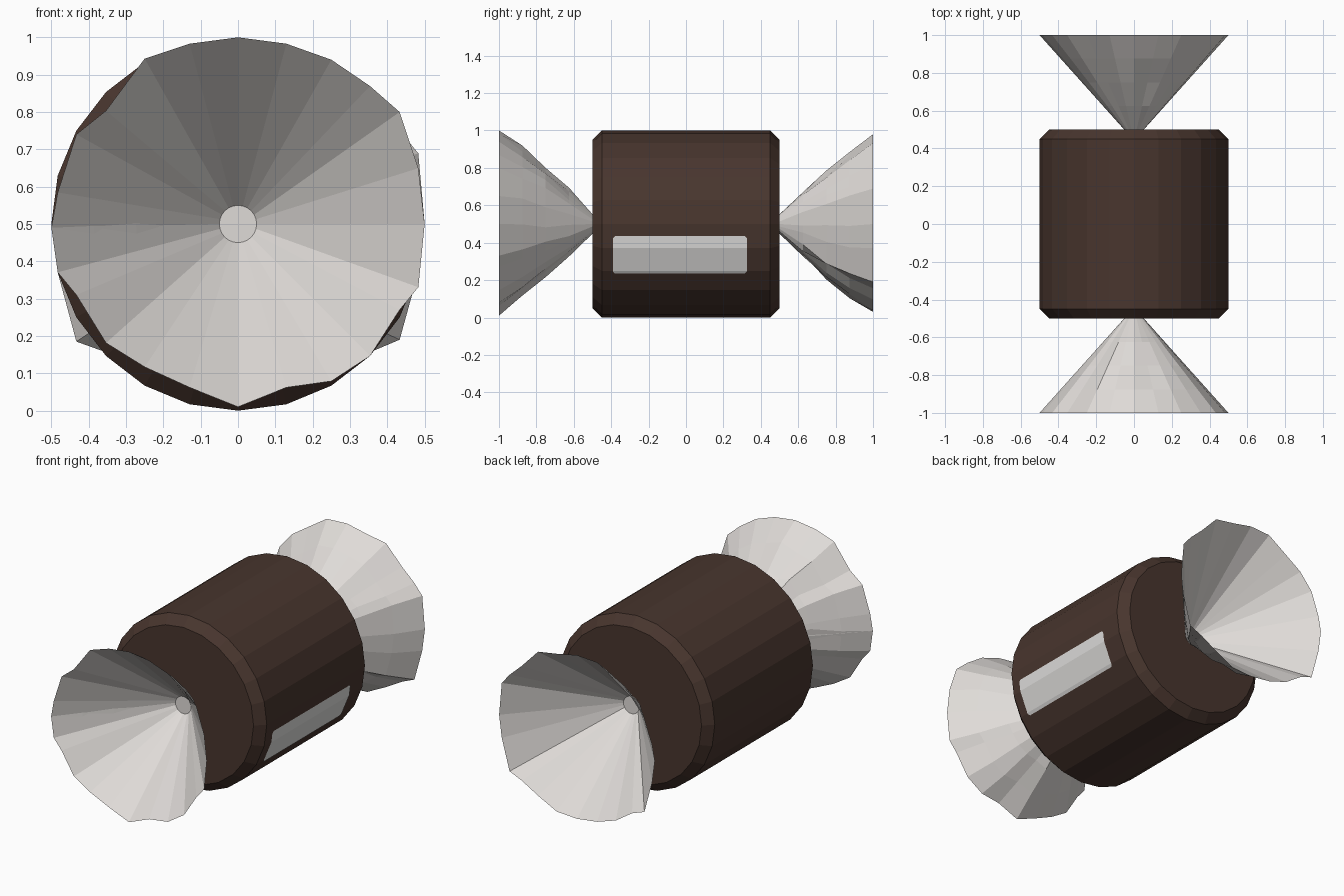
import bpy, bmesh, math, random

if "Cube" in bpy.data.objects:
    bpy.data.objects.remove(bpy.data.objects["Cube"])

random.seed(4)
N = 24
R = 0.5
CZ = 0.5


def material(name, rgb):
    m = bpy.data.materials.new(name)
    m.diffuse_color = (*rgb, 1)
    m.use_nodes = True
    m.node_tree.nodes["Principled BSDF"].inputs["Base Color"].default_value = m.diffuse_color
    return m


brown = material("chocolate brown", (0.065, 0.036, 0.027))
foil = material("pale wrapper", (0.74, 0.71, 0.685))
white = material("label white", (0.74, 0.73, 0.715))


def finish(bm, name, mat):
    me = bpy.data.meshes.new(name)
    bm.to_mesh(me)
    bm.free()
    me.materials.append(mat)
    ob = bpy.data.objects.new(name, me)
    bpy.context.collection.objects.link(ob)
    return ob


def ring(bm, y, r, dz=None):
    out = []
    for k in range(N):
        a = math.tau * k / N
        z = CZ + r * math.sin(a) + (dz[k] if dz else 0)
        out.append(bm.verts.new((r * math.cos(a), y, z)))
    return out


def bridge(bm, a, b):
    for k in range(N):
        j = (k + 1) % N
        bm.faces.new((a[k], a[j], b[j], b[k]))


# Chamfered candy body lying along y
bm = bmesh.new()
rings = [ring(bm, y, r) for y, r in
         ((-0.5, 0.45), (-0.45, R), (0.45, R), (0.5, 0.45))]
for a, b in zip(rings, rings[1:]):
    bridge(bm, a, b)
bm.faces.new(rings[0])
bm.faces.new(rings[-1])
bmesh.ops.recalc_face_normals(bm, faces=bm.faces)
finish(bm, "candy_body", brown)


# Flared wrapper ends: straight pleats inside, crumpled skin outside
def wrapper_end(name, side, rim_dz, top_bulge):
    bm = bmesh.new()
    rim = ring(bm, side * 1.0, R, rim_dz)
    inner = ring(bm, side * 0.502, 0.05)
    bm.faces.new(inner if side < 0 else inner[::-1])
    if side < 0:
        bridge(bm, inner, rim)
    else:
        bridge(bm, rim, inner)
    prev = ring(bm, side * 0.5, 0.052)
    for t in (0.25, 0.5, 0.75, 1):
        if t < 1:
            dz = []
            for k in range(N):
                s = math.sin(math.tau * k / N)
                amp = 0.045 if (s > 0) == top_bulge else 0.02
                push = random.uniform(0.1, 1) * amp * math.sin(math.pi * t)
                dz.append(rim_dz[k] * t + push * (1 if s > 0 else -1))
            cur = ring(bm, side * (0.5 + 0.5 * t), 0.052 + (R - 0.052) * t, dz)
        else:
            cur = rim
        if side < 0:
            bridge(bm, cur, prev)
        else:
            bridge(bm, prev, cur)
        prev = cur
    finish(bm, name, foil)


front_dz = [0, .02, .05, .016, .007, 0, 0, 0, .01, -.05, -.01, -.045,
            -.01, 0, .06, .035, .05, .045, .01, .045, .012, 0, .02, -.04]
rear_dz = [0, .06, 0, -.03, .0, -.03, -.02, -.01, -.04, -.03, -.02, -.04,
           0, 0, -.065, .01, .02, .03, .03, .02, .03, .01, -.06, 0]
wrapper_end("front_wrapper_end", -1, front_dz, True)
wrapper_end("rear_wrapper_end", 1, rear_dz, False)


# Thin label following the facets of the right side
def facet_x(z):
    for k in range(6):
        a0, a1 = -math.tau * k / N, -math.tau * (k + 1) / N
        z0, z1 = CZ + R * math.sin(a0), CZ + R * math.sin(a1)
        if z1 <= z <= z0:
            f = (z0 - z) / (z0 - z1)
            return R * (math.cos(a0) * (1 - f) + math.cos(a1) * f)
    return R


bm = bmesh.new()
bend = [CZ - R * math.sin(math.radians(d)) for d in (15, 30)]
rows = [(0.435, 0.01), (0.425, 0), (bend[0], 0), (bend[1], 0),
        (0.245, 0), (0.235, 0.01)]
prev = None
for z, trim in rows:
    x = facet_x(z) + 0.004
    cur = [bm.verts.new((x, -0.39 + trim, z)), bm.verts.new((x, 0.325 - trim, z))]
    if prev:
        bm.faces.new((cur[0], cur[1], prev[1], prev[0]))
    prev = cur
finish(bm, "side_label", white)
